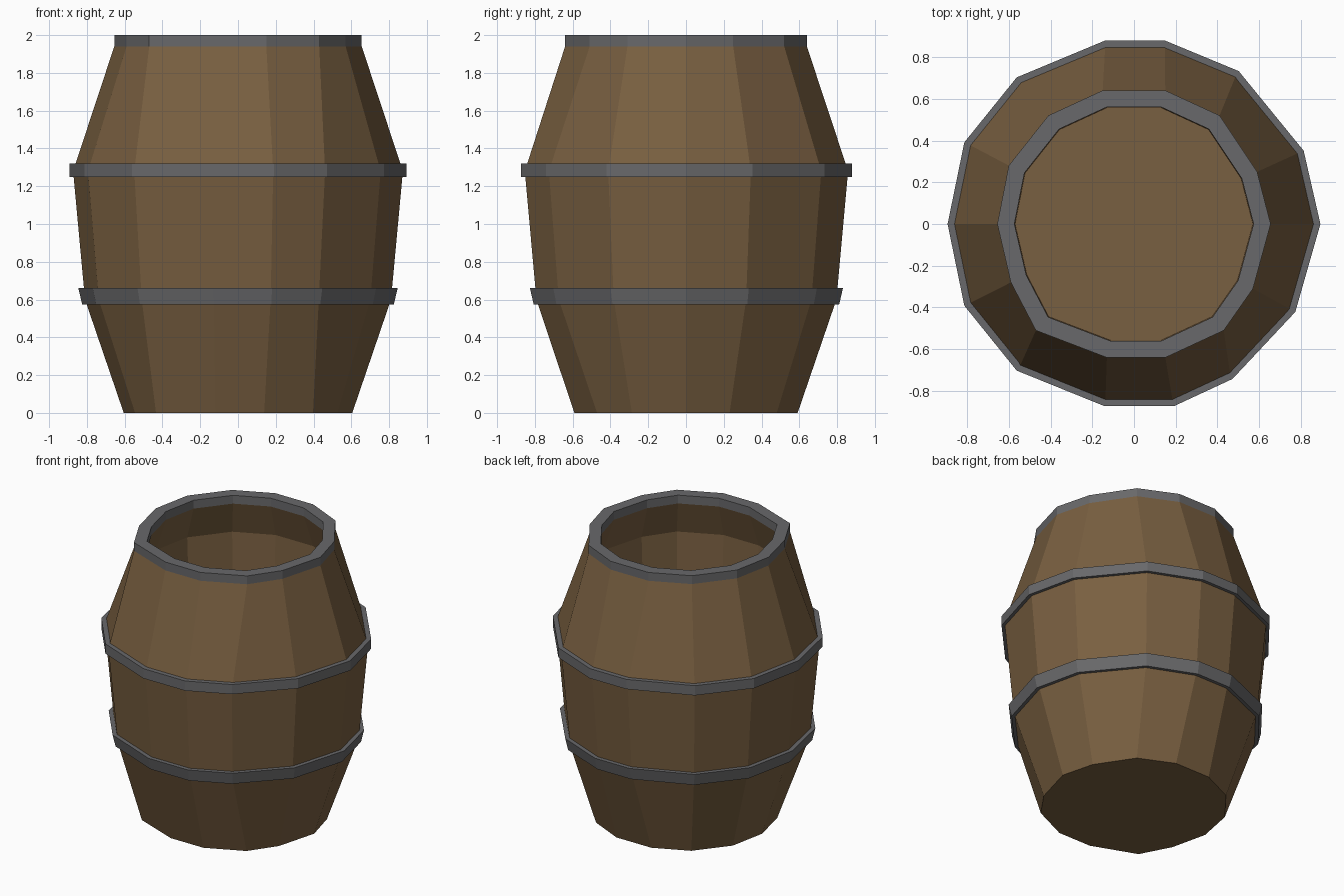
import bpy, bmesh

if "Cube" in bpy.data.objects:
    bpy.data.objects.remove(bpy.data.objects["Cube"])

# Hand-cut 14-sided outlines: at the belly (half width .89) and at the rim (half width .655)
BELLY = [(.15, .875), (.50, .73), (.81, .35), (.89, 0), (.77, -.42), (.47, -.74), (.19, -.87),
         (-.14, -.87), (-.56, -.70), (-.81, -.39), (-.89, 0), (-.81, .39), (-.56, .70), (-.14, .875)]
RIM = [(.15, .64), (.41, .52), (.59, .25), (.655, 0), (.57, -.31), (.43, -.51), (.15, -.64),
       (-.13, -.64), (-.47, -.51), (-.59, -.28), (-.655, 0), (-.60, .28), (-.41, .52), (-.15, .64)]


def material(name, colour):
    m = bpy.data.materials.new(name)
    m.diffuse_color = (*colour, 1)
    m.use_nodes = True
    m.node_tree.nodes["Principled BSDF"].inputs["Base Color"].default_value = m.diffuse_color
    return m


wood = material("wood", (.19, .115, .052))
iron = material("iron", (.14, .14, .145))


def ring(outline, half_width, z):
    s = half_width / max(p[0] for p in outline)
    return [(x * s, y * s, z) for x, y in outline]


def loft(name, rings, mat, closed=False):
    """Skin a stack of rings; join last to first when closed, else cap both ends."""
    bm = bmesh.new()
    loops = [[bm.verts.new(p) for p in r] for r in rings]
    pairs = list(zip(loops, loops[1:]))
    if closed:
        pairs.append((loops[-1], loops[0]))
    else:
        bm.faces.new(loops[0])
        bm.faces.new(loops[-1])
    for a, b in pairs:
        for i in range(len(a)):
            j = (i + 1) % len(a)
            bm.faces.new((a[i], a[j], b[j], b[i]))
    bmesh.ops.recalc_face_normals(bm, faces=bm.faces)
    mesh = bpy.data.meshes.new(name)
    bm.to_mesh(mesh)
    bm.free()
    mesh.materials.append(mat)
    ob = bpy.data.objects.new(name, mesh)
    bpy.context.collection.objects.link(ob)
    return ob


# Hollow wooden body: outside from the base up, then inside down to the floor
loft("barrel_body", [
    ring(RIM, .605, 0), ring(BELLY, .81, .60), ring(BELLY, .873, 1.28), ring(RIM, .655, 1.94),
    ring(RIM, .573, 1.94), ring(RIM, .655, 1.70), ring(RIM, .57, .12)], wood)

# Iron rim sitting flush on the mouth
loft("rim_hoop", [ring(RIM, .655, 1.94), ring(RIM, .655, 2), ring(RIM, .573, 2),
                  ring(RIM, .573, 1.94)], iron, True)

# Iron hoops around the belly: (name, z and half width at bottom, then at top)
for name, z0, r0, z1, r1 in (("upper_hoop", 1.25, .893, 1.32, .893),
                             ("lower_hoop", .575, .825, .66, .845)):
    loft(name, [ring(BELLY, r0, z0), ring(BELLY, r1, z1),
                ring(BELLY, r1 - .05, z1), ring(BELLY, r0 - .05, z0)], iron, True)
